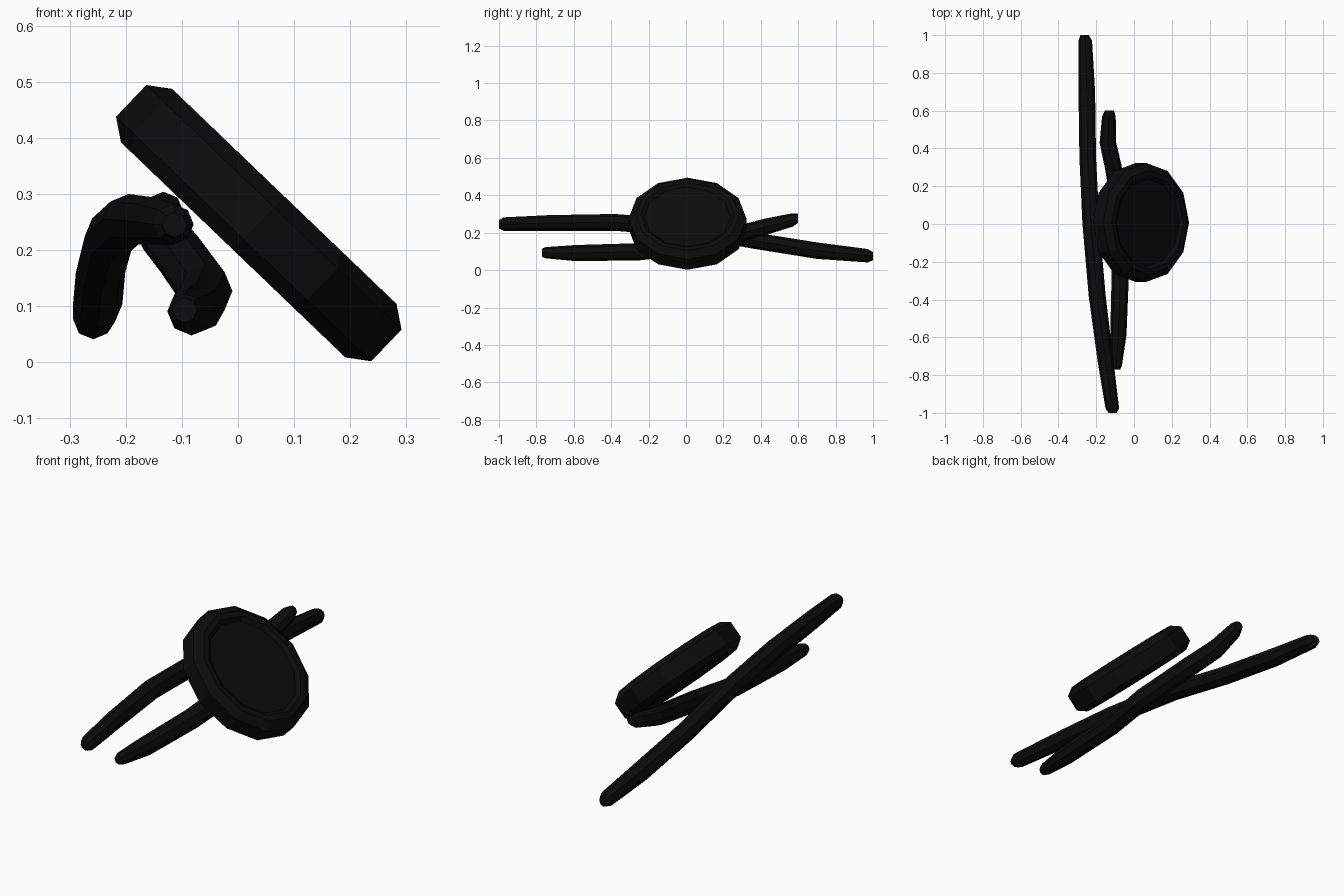
import bpy
import bmesh
import math
from mathutils import Vector

default = bpy.data.objects.get("Cube")
if default:
    bpy.data.objects.remove(default, do_unlink=True)

black = bpy.data.materials.new("soft_black")
black.use_nodes = True
colour = (0.0035, 0.0035, 0.0035, 1)
black.diffuse_color = colour
black.node_tree.nodes["Principled BSDF"].inputs["Base Color"].default_value = colour


def loft(name, rings):
    """Skin a list of vertex rings and cap both ends."""
    bm = bmesh.new()
    loops = [[bm.verts.new(p) for p in ring] for ring in rings]
    n = len(loops[0])
    for a, b in zip(loops, loops[1:]):
        for i in range(n):
            j = (i + 1) % n
            bm.faces.new((a[i], a[j], b[j], b[i]))
    bm.faces.new(loops[0])
    bm.faces.new(loops[-1])
    bmesh.ops.recalc_face_normals(bm, faces=bm.faces)
    mesh = bpy.data.meshes.new(name)
    bm.to_mesh(mesh)
    bm.free()
    mesh.materials.append(black)
    obj = bpy.data.objects.new(name, mesh)
    bpy.context.collection.objects.link(obj)
    return obj


def ring(centre, u, v, radius, sides):
    angles = [math.tau * i / sides for i in range(sides)]
    return [centre + radius * (u * math.cos(a) + v * math.sin(a)) for a in angles]


# Tilted twelve-sided disc with bevelled rims and shallow recessed faces
normal = Vector((0.69, 0, 0.72)).normalized()
slope = Vector((0.72, 0, -0.69)).normalized()
across = Vector((0, 1, 0))
middle = Vector((0.037, 0.008, 0.248))
half = [(0.23, 0.052), (0.25, 0.066), (0.277, 0.066), (0.315, 0.039)]
profile = [(r, -h) for r, h in half] + [(r, h) for r, h in reversed(half)]
loft("tilted_disc", [ring(middle + normal * h, slope, across, r, 12) for r, h in profile])


# Curved rods: each point is x, y, z, radius
def rod(name, points):
    rings = [ring(Vector((x, y, z)), Vector((1, 0, 0)), Vector((0, 0, 1)), r, 8)
             for x, y, z, r in points]
    return loft(name, rings)


rod("long_rod", [
    (-0.113, -1.0, 0.245, 0.022), (-0.115, -0.975, 0.246, 0.036),
    (-0.150, -0.73, 0.252, 0.042), (-0.195, -0.38, 0.255, 0.045),
    (-0.228, 0.0, 0.225, 0.045), (-0.245, 0.35, 0.160, 0.044),
    (-0.250, 0.70, 0.104, 0.044), (-0.258, 0.97, 0.077, 0.036),
    (-0.262, 1.0, 0.074, 0.022)])

rod("short_rod", [
    (-0.095, -0.77, 0.093, 0.022), (-0.094, -0.75, 0.093, 0.030),
    (-0.083, -0.59, 0.091, 0.043), (-0.072, -0.25, 0.098, 0.046),
    (-0.058, 0.0, 0.127, 0.048), (-0.105, 0.28, 0.193, 0.046),
    (-0.138, 0.43, 0.233, 0.044), (-0.133, 0.57, 0.268, 0.036),
    (-0.130, 0.60, 0.277, 0.024)])
